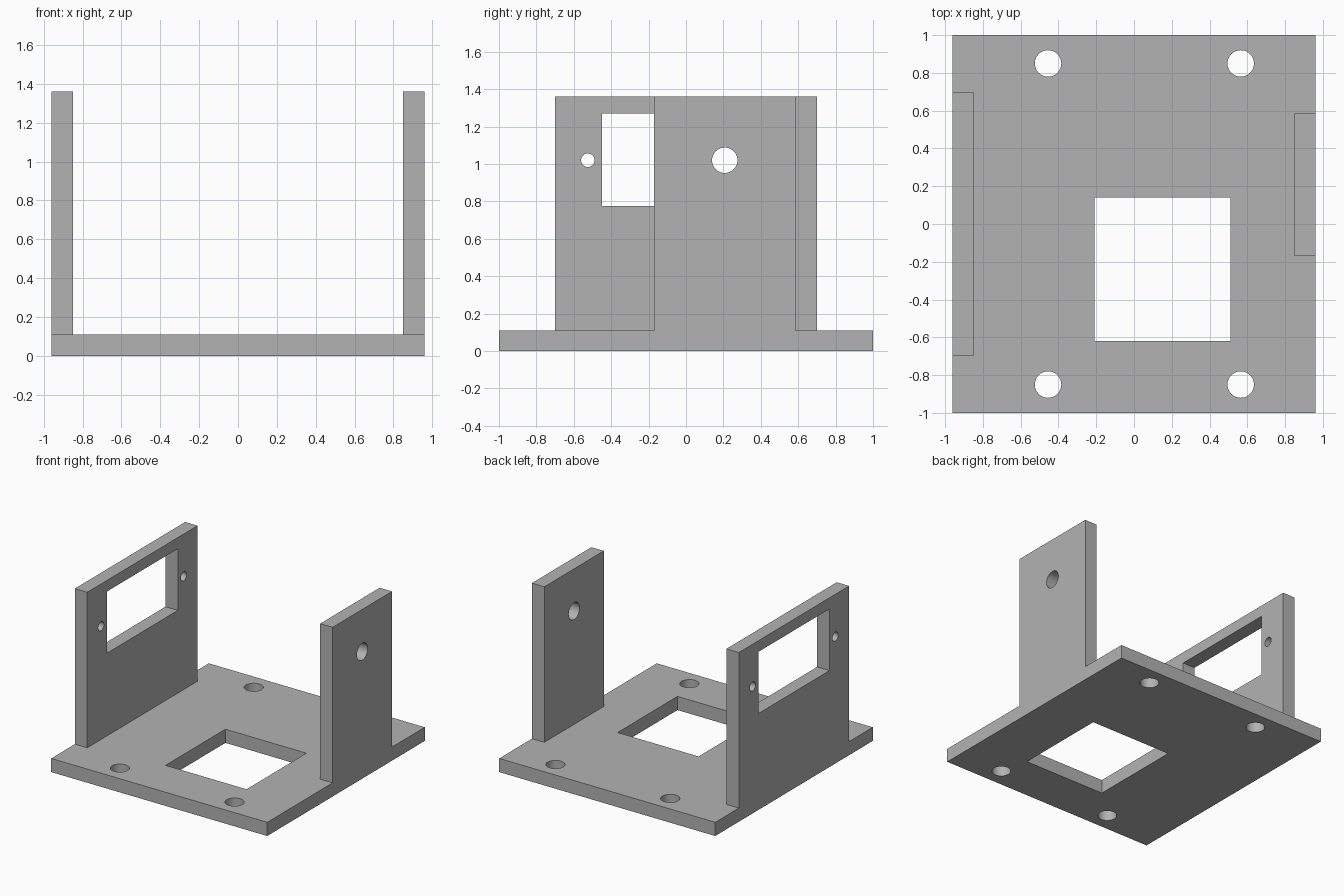
import bpy
import bmesh
import math
from mathutils import Matrix, Vector

cube = bpy.data.objects.get("Cube")
if cube:
    bpy.data.objects.remove(cube, do_unlink=True)

THICK = 0.11      # plate thickness
HALF_W = 0.96     # half width of the base in x
TOP = 1.36        # top of both walls
HOLE_Z = 1.02     # height of the wall holes

grey = bpy.data.materials.new("plain grey")
grey.use_nodes = True
colour = (0.45, 0.45, 0.45, 1)
grey.diffuse_color = colour
grey.node_tree.nodes["Principled BSDF"].inputs["Base Color"].default_value = colour


def rect(u0, u1, v0, v1):
    return [(u0, v0), (u1, v0), (u1, v1), (u0, v1)]


def circle(u, v, r, n=48):
    return [(u + r * math.cos(math.tau * i / n), v + r * math.sin(math.tau * i / n))
            for i in range(n)]


def plate(name, loops, matrix):
    """Extrude an outline with openings into a plate, then place it."""
    curve = bpy.data.curves.new(name + " profile", "CURVE")
    curve.dimensions = "2D"
    curve.fill_mode = "BOTH"
    curve.extrude = THICK / 2
    for loop in loops:
        spline = curve.splines.new("POLY")
        spline.points.add(len(loop) - 1)
        for point, (u, v) in zip(spline.points, loop):
            point.co = (u, v, 0, 1)
        spline.use_cyclic_u = True
    profile = bpy.data.objects.new(name + " profile", curve)
    bpy.context.collection.objects.link(profile)
    graph = bpy.context.evaluated_depsgraph_get()
    mesh = bpy.data.meshes.new_from_object(profile.evaluated_get(graph))
    bpy.data.objects.remove(profile, do_unlink=True)
    bpy.data.curves.remove(curve)

    # Weld the caps to the sides
    bm = bmesh.new()
    bm.from_mesh(mesh)
    bmesh.ops.remove_doubles(bm, verts=bm.verts, dist=0.0001)
    bmesh.ops.recalc_face_normals(bm, faces=bm.faces)
    bm.transform(matrix)
    bm.to_mesh(mesh)
    bm.free()

    mesh.name = name
    mesh.materials.clear()
    mesh.materials.append(grey)
    obj = bpy.data.objects.new(name, mesh)
    bpy.context.collection.objects.link(obj)
    bpy.ops.object.select_all(action="DESELECT")
    obj.select_set(True)
    bpy.context.view_layer.objects.active = obj
    bpy.ops.object.shade_smooth_by_angle(angle=math.radians(30))
    return obj


def upright(x):
    """Stand a profile drawn in y and z at the given x."""
    turn = Matrix(((0, 0, 1), (1, 0, 0), (0, 1, 0))).to_4x4()
    return Matrix.Translation(Vector((x, 0, 0))) @ turn


# Base plate with cable opening and four mounting holes
base = [rect(-HALF_W, HALF_W, -1, 1), rect(-0.21, 0.51, -0.62, 0.14)]
base += [circle(x, y, 0.07) for x in (-0.455, 0.565) for y in (-0.85, 0.85)]
plate("base_plate", base, Matrix.Translation(Vector((0, 0, THICK / 2))))

# Wide wall with a window and a screw hole on each side of it
wide = [rect(-0.7, 0.7, THICK, TOP), rect(-0.45, 0.45, 0.775, 1.27)]
wide += [circle(side * 0.525, HOLE_Z, 0.036) for side in (-1, 1)]
plate("right_window_wall", wide, upright(-HALF_W + THICK / 2))

# Narrow wall with a pivot hole
narrow = [rect(-0.17, 0.585, THICK, TOP), circle(0.207, HOLE_Z, 0.068)]
plate("left_pivot_wall", narrow, upright(HALF_W - THICK / 2))
